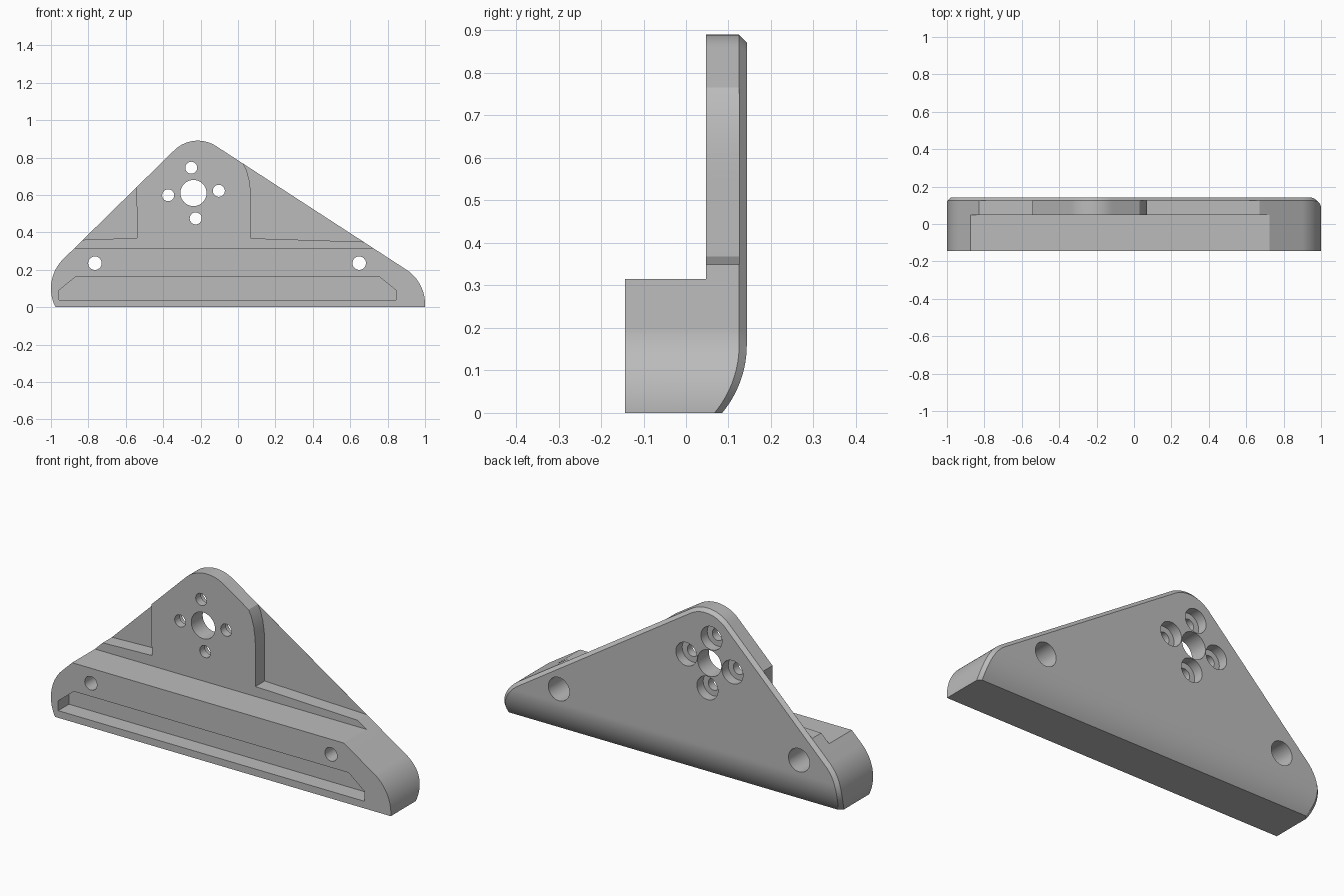
import bpy, bmesh, math
from math import sin, cos, radians, sqrt

cube = bpy.data.objects.get("Cube")
if cube:
    bpy.data.objects.remove(cube, do_unlink=True)

FRONT, PLATE, SKIN, BACK = -0.144, 0.047, 0.125, 0.143
CHAMFER = BACK - SKIN
BOTTOM_RADIUS, BOTTOM_TOP = 0.25, 0.16

grey = bpy.data.materials.new("plain grey")
grey.use_nodes = True
grey.diffuse_color = (0.5, 0.5, 0.5, 1)
grey.node_tree.nodes["Principled BSDF"].inputs["Base Color"].default_value = (0.5, 0.5, 0.5, 1)


def make_object(name, bm):
    bmesh.ops.recalc_face_normals(bm, faces=bm.faces)
    mesh = bpy.data.meshes.new(name)
    bm.to_mesh(mesh)
    bm.free()
    mesh.materials.append(grey)
    ob = bpy.data.objects.new(name, mesh)
    bpy.context.collection.objects.link(ob)
    return ob


def prism(name, outline, y0, y1):
    """Solid with an x-z outline, running from y0 to y1."""
    bm = bmesh.new()
    near = [bm.verts.new((x, y0, z)) for x, z in outline]
    far = [bm.verts.new((x, y1, z)) for x, z in outline]
    bm.faces.new(near)
    bm.faces.new(far[::-1])
    for i in range(len(near)):
        bm.faces.new((near[i - 1], far[i - 1], far[i], near[i]))
    return make_object(name, bm)


def disc(x, z, r, n=40):
    return [(x + r * cos(math.tau * i / n), z + r * sin(math.tau * i / n)) for i in range(n)]


def cut(target, name, outline, y0, y1):
    cutter = prism(name, outline, y0, y1)
    cutter.hide_render = True
    mod = target.modifiers.new(name, "BOOLEAN")
    mod.operation, mod.solver, mod.object = "DIFFERENCE", "EXACT", cutter
    bpy.context.view_layer.objects.active = target
    bpy.ops.object.modifier_apply(modifier=mod.name)
    bpy.data.objects.remove(cutter, do_unlink=True)


def back_y(z):
    """Depth of the back surface, rounded off towards the bottom."""
    drop = max(BOTTOM_TOP - z, 0)
    return BACK - BOTTOM_RADIUS + sqrt(BOTTOM_RADIUS ** 2 - drop ** 2)


def arc(cx, cz, r, a0, a1, n=24):
    steps = [radians(a0 + (a1 - a0) * i / n) for i in range(n + 1)]
    return [(cx + r * cos(a), max(cz + r * sin(a), 0)) for a in steps]


def rounded_triangle(inset):
    """Three corner arcs, the lower two ending on the ground line."""
    low, top = 0.22 - inset, 0.18 - inset
    left_z, right_z = 0.016, 0.10
    left_end = -math.degrees(math.asin(left_z / low))
    right_end = 180 + math.degrees(math.asin(right_z / low))
    return (arc(0.78, left_z, low, left_end, 57) + arc(-0.215, 0.71, top, 57, 135)
            + arc(-0.78, right_z, low, 135, right_end))


# Body: convex shell with chamfered back rim and rounded lower back
bm = bmesh.new()
for x, z in rounded_triangle(0):
    bm.verts.new((x, FRONT, z))
    bm.verts.new((x, back_y(z) - CHAMFER, z))
for x, z in rounded_triangle(CHAMFER):
    bm.verts.new((x, back_y(z), z))
bmesh.ops.convex_hull(bm, input=bm.verts[:])
loose = [v for v in bm.verts if not v.link_faces]
bmesh.ops.delete(bm, geom=loose, context="VERTS")
bmesh.ops.dissolve_limit(bm, angle_limit=0.005, verts=bm.verts[:], edges=bm.edges[:])
bracket = make_object("bracket", bm)

# Step between the thick base and the upright plate
cut(bracket, "step", [(-1.1, 0.315), (1.1, 0.315), (1.1, 1), (-1.1, 1)], -0.3, PLATE)

# Thin pockets on both sides of the central boss
cut(bracket, "left_pocket", [(0.07, 0.368), (0.75, 0.347), (1.1, 0.347), (1.1, 1), (-0.05, 1),
                             (0.02, 0.785), (0.045, 0.735), (0.06, 0.68), (0.068, 0.62),
                             (0.07, 0.55)], -0.1, SKIN - 0.0005)
cut(bracket, "right_pocket", [(-0.54, 0.37), (-0.545, 1), (-1.1, 1), (-1.1, 0.355),
                              (-0.83, 0.36)], -0.1, SKIN - 0.0005)

# Long slot in the front of the base
cut(bracket, "slot", [(-0.957, 0.038), (0.845, 0.038), (0.845, 0.09), (0.752, 0.165),
                      (-0.865, 0.165), (-0.957, 0.09)], -0.3, FRONT + 0.09)

# Base fixing holes, counterbored from the back
for x in (-0.765, 0.648):
    cut(bracket, "fixing_hole", disc(x, 0.235, 0.036), -0.3, 0.3)
    cut(bracket, "fixing_bore", disc(x, 0.235, 0.062), -0.05, 0.3)

# Central hole ringed by four counterbored screw holes
cut(bracket, "centre_hole", disc(-0.238, 0.61, 0.07), -0.3, 0.3)
for i in range(4):
    a = radians(5 + 90 * i)
    x, z = -0.238 + 0.136 * cos(a), 0.61 + 0.136 * sin(a)
    cut(bracket, "screw_hole", disc(x, z, 0.032), -0.3, 0.3)
    cut(bracket, "screw_bore", disc(x, z, 0.062), 0.09, 0.3)

bpy.ops.object.select_all(action="DESELECT")
bracket.select_set(True)
bpy.context.view_layer.objects.active = bracket
bpy.ops.object.shade_smooth_by_angle(angle=radians(25))
